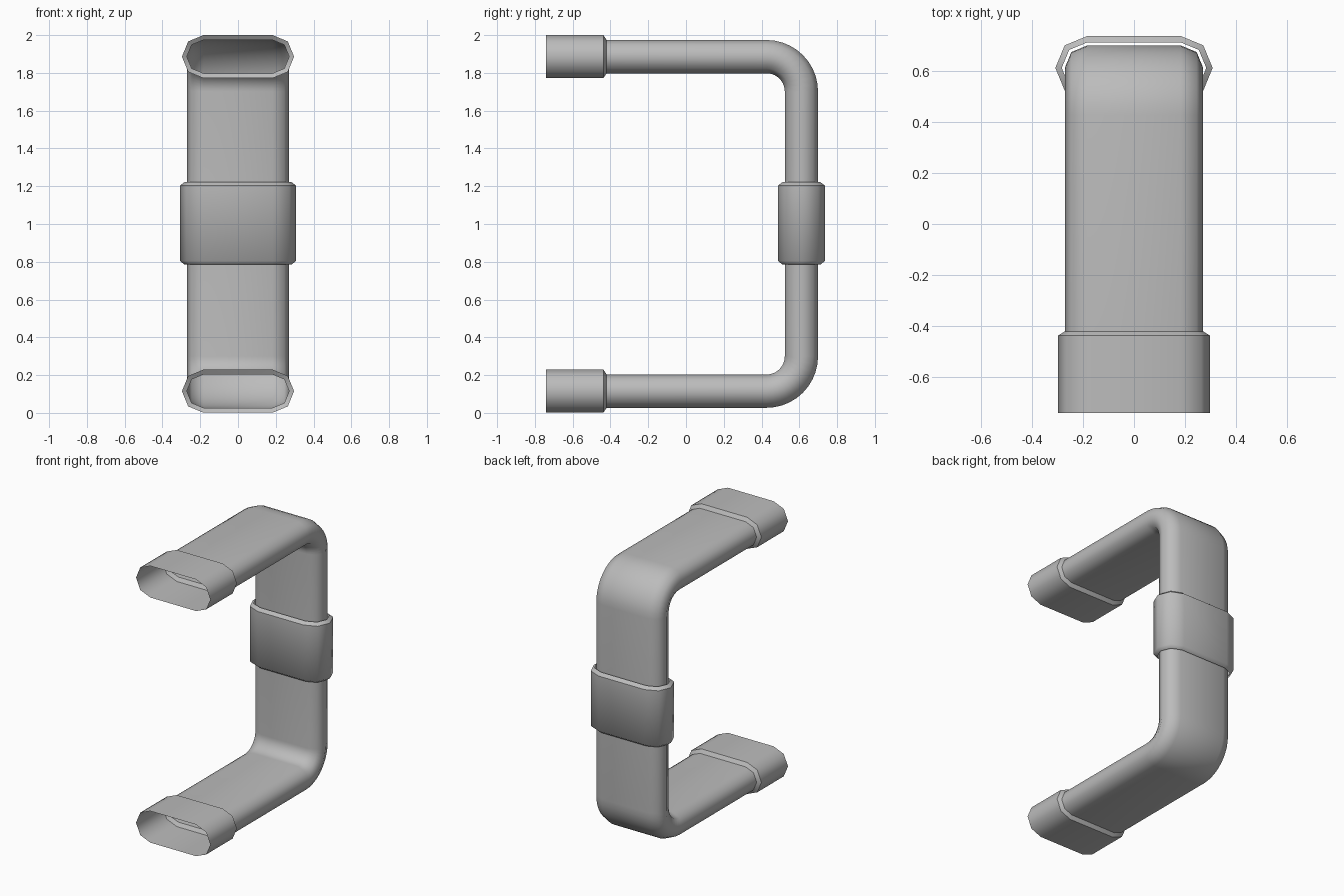
import bpy, bmesh, math
from mathutils import Vector

cube = bpy.data.objects.get("Cube")
if cube:
    bpy.data.objects.remove(cube, do_unlink=True)

grey = bpy.data.materials.new("duct grey")
grey.use_nodes = True
colour = (0.5, 0.5, 0.5, 1)
grey.diffuse_color = colour
grey.node_tree.nodes["Principled BSDF"].inputs["Base Color"].default_value = colour

FLAT = 0.183               # half length of the flat side of the oval section
LOW, HIGH = 0.115, 1.886   # centre heights of the two arms
BACK = 0.611               # centre depth of the upright
BEND = 0.185               # centreline radius of the elbows
PIPE_R = 0.088


def oval(radius, steps=4):
    """Flat oval as (across, outward) pairs."""
    points = []
    for side in (1, -1):
        for i in range(steps + 1):
            a = math.pi * i / steps - math.pi / 2
            points.append((side * (FLAT + radius * math.cos(a)), side * radius * math.sin(a)))
    return points


def loft(name, stations):
    """Open tube through stations of (y, z, direction angle, radius)."""
    bm = bmesh.new()
    rings = []
    for y, z, angle, radius in stations:
        out = Vector((0, -math.sin(angle), math.cos(angle)))
        rings.append([bm.verts.new(Vector((u, y, z)) + out * v) for u, v in oval(radius)])
    for a, b in zip(rings, rings[1:]):
        for i in range(len(a)):
            j = (i + 1) % len(a)
            bm.faces.new((a[i], a[j], b[j], b[i]))
    bmesh.ops.recalc_face_normals(bm, faces=bm.faces)
    mesh = bpy.data.meshes.new(name)
    bm.to_mesh(mesh)
    bm.free()
    mesh.materials.append(grey)
    obj = bpy.data.objects.new(name, mesh)
    bpy.context.collection.objects.link(obj)
    bpy.ops.object.select_all(action="DESELECT")
    obj.select_set(True)
    bpy.context.view_layer.objects.active = obj
    bpy.ops.object.shade_smooth_by_angle(angle=math.radians(50))
    return obj


def elbow(cy, cz, start, steps=10):
    """Quarter turn about a centre, beginning at the given travel angle."""
    result = []
    for i in range(steps + 1):
        t = start + math.pi / 2 * i / steps
        result.append((cy + BEND * math.sin(t), cz - BEND * math.cos(t), t, PIPE_R))
    return result


# Bent pipe: lower arm, upright, upper arm
path = [(-0.42, LOW, 0, PIPE_R)]
path += elbow(BACK - BEND, LOW + BEND, 0)
path += elbow(BACK - BEND, HIGH - BEND, math.pi / 2)
path.append((-0.42, HIGH, math.pi, PIPE_R))
loft("bent_pipe", path)

# Open sockets with a chamfered shoulder on the arm ends
for name, z in (("lower_socket", LOW), ("upper_socket", HIGH)):
    loft(name, [(-0.74, z, 0, 0.114), (-0.437, z, 0, 0.114), (-0.42, z, 0, PIPE_R)])

# Coupling sleeve around the upright, chamfered at both ends
loft("coupling_sleeve", [(BACK, z, math.pi / 2, r) for z, r in (
    (0.785, PIPE_R + 0.012), (0.805, 0.125), (1.203, 0.125), (1.222, PIPE_R + 0.012))])
